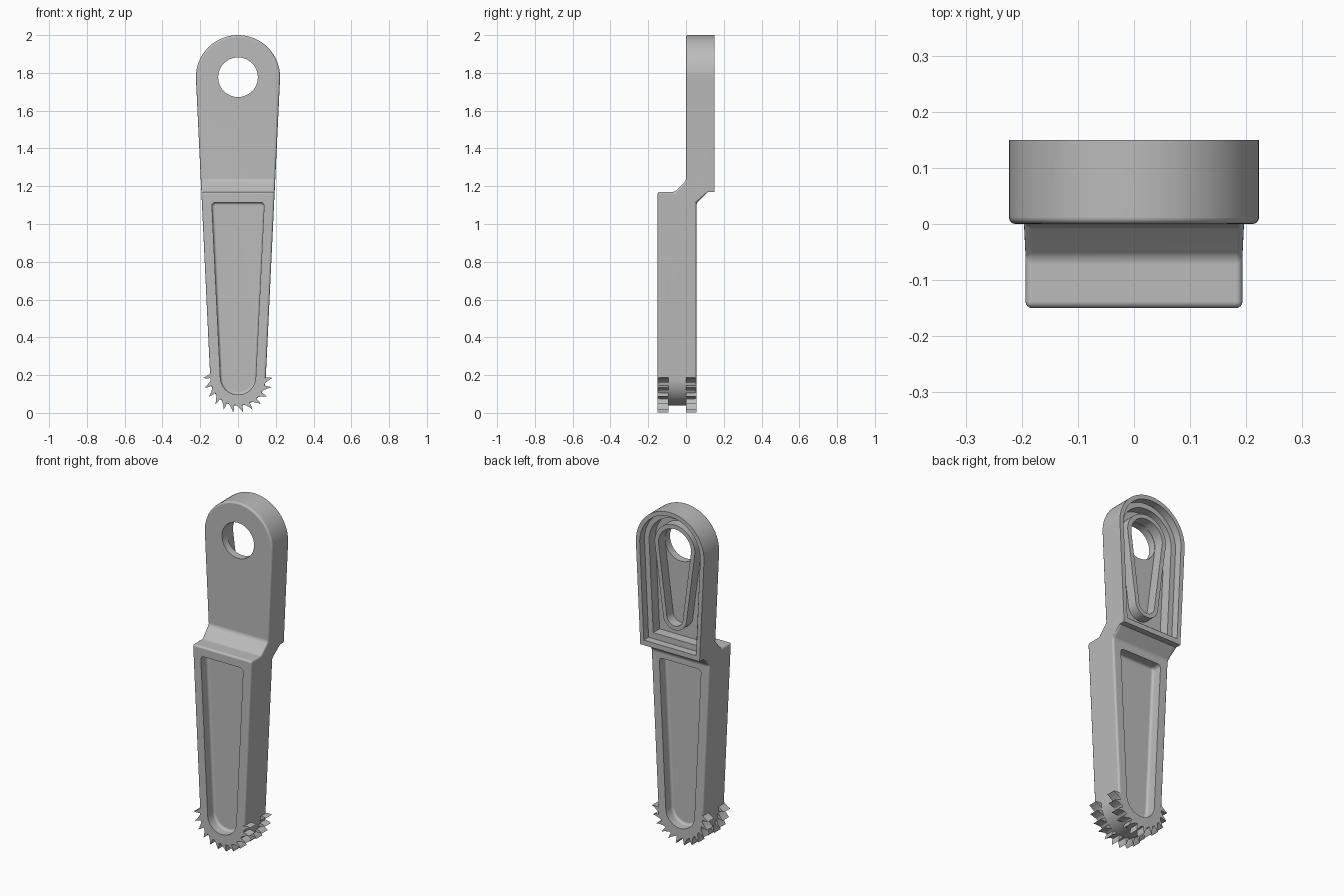
import bpy, bmesh
from math import sin, cos, radians, pi

cube = bpy.data.objects.get("Cube")
if cube:
    bpy.data.objects.remove(cube, do_unlink=True)

grey = bpy.data.materials.new("plain grey")
grey.use_nodes = True
colour = (0.5, 0.5, 0.5, 1)
grey.diffuse_color = colour
grey.node_tree.nodes["Principled BSDF"].inputs["Base Color"].default_value = colour

TOP_Z, LOW_Z = 1.777, 0.185   # centres of the round ends


def arc(z, r, start, end, n=32, x=0):
    """Points on an arc in the xz plane, in degrees."""
    steps = [radians(start + (end - start) * i / n) for i in range(n + 1)]
    return [(x + r * cos(a), z + r * sin(a)) for a in steps]


def prism(name, points, lo, hi, axis="y"):
    """Extrude a flat outline along y, or a (y, z) profile along x."""
    bm = bmesh.new()
    place = (lambda p, d: (p[0], d, p[1])) if axis == "y" else (lambda p, d: (d, p[0], p[1]))
    rings = [[bm.verts.new(place(p, d)) for p in points] for d in (lo, hi)]
    bm.faces.new(rings[0])
    bm.faces.new(rings[1][::-1])
    n = len(points)
    for i in range(n):
        j = (i + 1) % n
        bm.faces.new((rings[0][j], rings[0][i], rings[1][i], rings[1][j]))
    bmesh.ops.recalc_face_normals(bm, faces=bm.faces)
    mesh = bpy.data.meshes.new(name)
    bm.to_mesh(mesh)
    bm.free()
    mesh.materials.append(grey)
    obj = bpy.data.objects.new(name, mesh)
    bpy.context.collection.objects.link(obj)
    return obj


def boolean(obj, cutter, operation="DIFFERENCE"):
    mod = obj.modifiers.new("cut", "BOOLEAN")
    mod.operation, mod.solver, mod.object = operation, "EXACT", cutter
    bpy.context.view_layer.objects.active = obj
    bpy.ops.object.modifier_apply(modifier=mod.name)
    bpy.data.objects.remove(cutter, do_unlink=True)


def round_edges(obj, width, rule):
    """Bevel the sharp edges whose centre satisfies the rule."""
    bm = bmesh.new()
    bm.from_mesh(obj.data)
    bmesh.ops.dissolve_limit(bm, angle_limit=0.01, verts=bm.verts, edges=bm.edges)
    edges = [e for e in bm.edges if e.calc_face_angle(0) > radians(25)
             and rule((e.verts[0].co + e.verts[1].co) / 2)]
    bmesh.ops.bevel(bm, geom=edges, offset=width, offset_type="OFFSET",
                    segments=4, profile=0.5, affect="EDGES", clamp_overlap=True)
    bm.to_mesh(obj.data)
    bm.free()


def recess_outline(top, half_width, corner=0.02):
    """Tapered panel with a round bottom and small top corners."""
    x, z = half_width - corner, top - corner
    return (arc(0.19, 0.094, 180, 360) + arc(z, corner, 0, 90, 6, x)
            + arc(z, corner, 90, 180, 6, -x))


def arch(r, bottom, half_width):
    return arc(TOP_Z, r, 0, 180) + [(-half_width, bottom), (half_width, bottom)]


def teardrop(r_top, z_low, r_low):
    return arc(TOP_Z, r_top, 0, 180) + arc(z_low, r_low, 180, 360)


def hole():
    return prism("hole_cutter", arc(TOP_Z, 0.105, 0, 352.5, 47), -1, 1)


# Handle body: tapered outline crossed with the offset side profile
body = prism("handle_body", arc(TOP_Z, 0.223, 0, 180) + arc(LOW_Z, 0.147, 180, 360), -0.5, 0.5)
profile = [(-0.15, -0.1), (-0.15, 1.17), (-0.06, 1.17), (0, 1.23), (0, 2.1),
           (0.15, 2.1), (0.15, 1.17), (0.115, 1.17), (0.055, 1.11), (0.055, -0.1)]
boolean(body, prism("profile_cutter", profile, -1, 1, "x"), "INTERSECT")
round_edges(body, 0.012, lambda c: c.y < 0.1)

# Filleted panels in the front and back of the lower half
front_cut = prism("front_recess", recess_outline(1.115, 0.138), -0.3, -0.09)
round_edges(front_cut, 0.015, lambda c: c.y > -0.1)
boolean(body, front_cut)
back_cut = prism("back_recess", recess_outline(1.07, 0.136), -0.005, 0.3)
round_edges(back_cut, 0.015, lambda c: c.y < 0)
boolean(body, back_cut)

# Stepped cavity in the back of the upper half
boolean(body, prism("cavity_step", arch(0.198, 1.2, 0.171), 0.105, 0.4))
boolean(body, prism("cavity_floor", arch(0.168, 1.235, 0.141), 0.045, 0.4))
boolean(body, hole())

# Teardrop rib around the hole
rib = prism("hole_rib", teardrop(0.132, 1.365, 0.077), 0.03, 0.105)
boolean(rib, prism("rib_inside", teardrop(0.107, 1.365, 0.053), -0.2, 0.4))

# Two rows of hooked teeth around the lower end
STEP = 180 / 11
row = []
for i in range(12):
    tip = -180 + i * STEP
    hook = [(-0.75, 0.145), (-0.55, 0.15), (-0.35, 0.159), (-0.15, 0.17), (0, 0.184),
            (0.06, 0.168), (0.02, 0.145)]
    for shift, r in hook:
        a = radians(tip + shift * STEP)
        row.append((r * cos(a), LOW_Z + r * sin(a)))
row += arc(LOW_Z, 0.115, 0, -180)
teeth = [prism("front_teeth", row, -0.15, -0.092), prism("back_teeth", row, 0, 0.055)]

# Smooth shading with crisp edges
bpy.ops.object.select_all(action="DESELECT")
for obj in [body, rib] + teeth:
    obj.select_set(True)
bpy.context.view_layer.objects.active = body
bpy.ops.object.shade_smooth_by_angle(angle=radians(32))
normals = body.modifiers.new("flat faces", "WEIGHTED_NORMAL")
normals.keep_sharp = True
